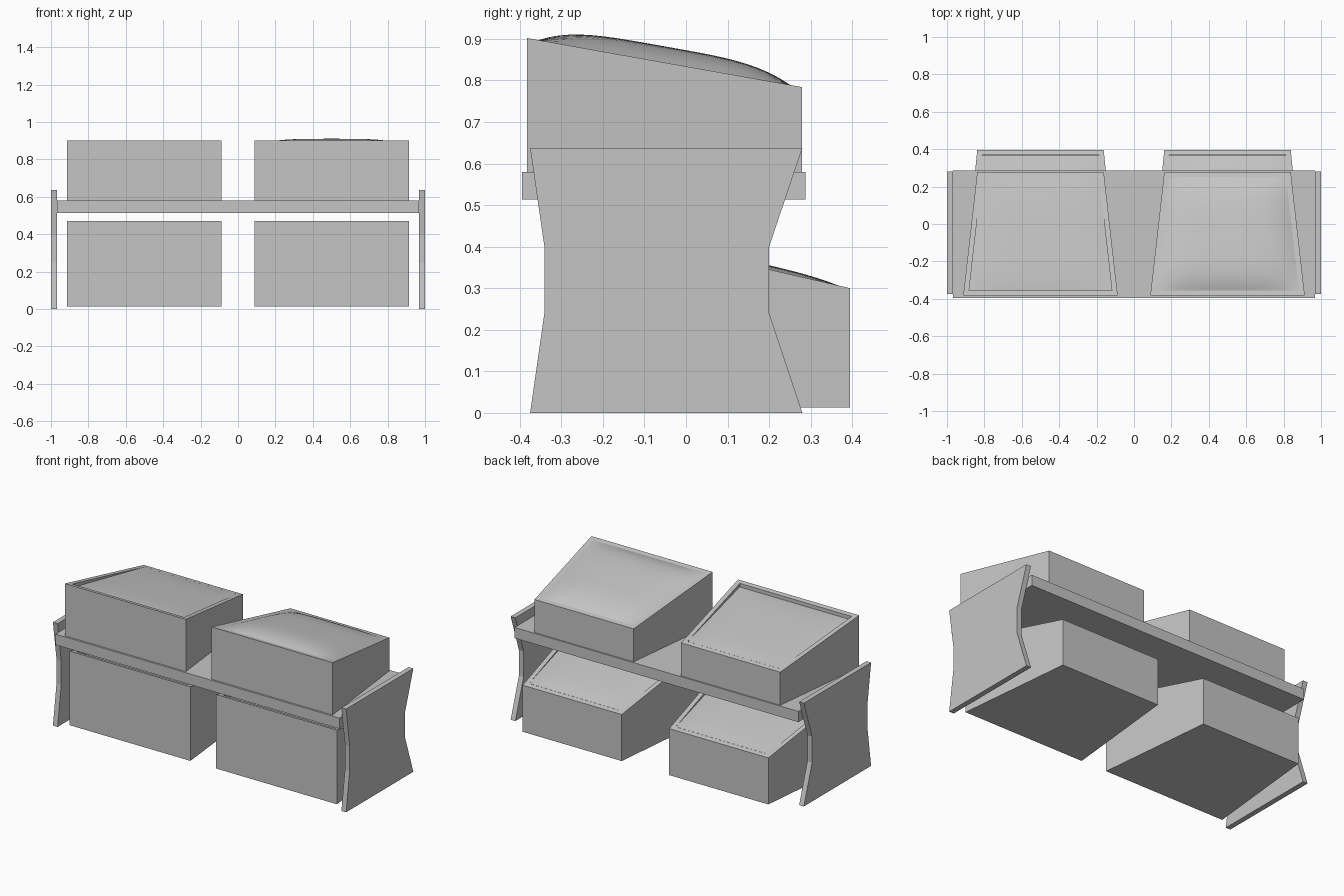
import bpy
import bmesh

cube = bpy.data.objects.get("Cube")
if cube:
    bpy.data.objects.remove(cube, do_unlink=True)

grey = bpy.data.materials.new("plain grey")
grey.use_nodes = True
colour = (0.56, 0.56, 0.56, 1)
grey.diffuse_color = colour
grey.node_tree.nodes["Principled BSDF"].inputs["Base Color"].default_value = colour

RIM = 0.028
FRONT_HALF, BACK_HALF = 0.413, 0.338


def finish(bm, name, smooth=False):
    mesh = bpy.data.meshes.new(name)
    for face in bm.faces:
        face.smooth = smooth
    bm.to_mesh(mesh)
    bm.free()
    mesh.materials.append(grey)
    obj = bpy.data.objects.new(name, mesh)
    bpy.context.collection.objects.link(obj)


def lerp(a, b, t):
    return a + (b - a) * t


# Shelf board between the side panels
def make_shelf():
    bm = bmesh.new()
    bmesh.ops.create_cube(bm, size=1)
    for v in bm.verts:
        v.co.x *= 1.936
        v.co.y = v.co.y * 0.682 - 0.054
        v.co.z = v.co.z * 0.066 + 0.547
    finish(bm, "shelf")


# Waisted side panel, extruded from its profile
def make_panel(side, name):
    profile = [(-0.375, 0), (0.28, 0), (0.2, 0.24), (0.2, 0.4),
               (0.28, 0.637), (-0.375, 0.637), (-0.34, 0.395), (-0.34, 0.245)]
    bm = bmesh.new()
    face = bm.faces.new([bm.verts.new((side, y, z)) for y, z in profile])
    new = bmesh.ops.extrude_face_region(bm, geom=[face], use_keep_orig=True)["geom"]
    for v in new:
        if isinstance(v, bmesh.types.BMVert):
            v.co.x -= side * 0.032
    bmesh.ops.recalc_face_normals(bm, faces=bm.faces)
    finish(bm, name)


# Tapered bin with a sloping top, recessed unless it is heaped full
def make_bin(name, cx, y0, y1, base, z0, z1, recessed):
    bm = bmesh.new()
    plan = [(-FRONT_HALF, y0, z0), (FRONT_HALF, y0, z0),
            (BACK_HALF, y1, z1), (-BACK_HALF, y1, z1)]
    low = [bm.verts.new((cx + x, y, base)) for x, y, z in plan]
    high = [bm.verts.new((cx + x, y, z)) for x, y, z in plan]
    bm.faces.new(low[::-1])
    top = bm.faces.new(high)
    for i in range(4):
        j = (i + 1) % 4
        bm.faces.new((low[i], low[j], high[j], high[i]))
    if recessed:
        bm.normal_update()
        bmesh.ops.inset_region(bm, faces=[top], thickness=RIM, use_even_offset=True)
        new = bmesh.ops.extrude_face_region(bm, geom=[top])["geom"]
        for v in new:
            if isinstance(v, bmesh.types.BMVert):
                v.co.z -= 0.08
        if top.is_valid:
            bmesh.ops.delete(bm, geom=[top], context="FACES_ONLY")
    finish(bm, name)


# Smooth domed contents, lower at the front than at the back of the rim
def make_fill(name, cx, y0, y1, z0, z1, front_edge, dome):
    n = 24
    bm = bmesh.new()
    rows = []
    for j in range(n + 1):
        y = lerp(y0 + RIM, y1 - RIM, j / n)
        t = (y - y0) / (y1 - y0)
        half = lerp(FRONT_HALF, BACK_HALF, t) - RIM
        v = 2 * j / n - 1
        row = []
        for i in range(n + 1):
            u = 2 * i / n - 1
            z = lerp(z0, z1, t) + lerp(front_edge, 0, j / n)
            z += dome * (1 - u ** 4) * (1 - v ** 4)
            row.append(bm.verts.new((cx + u * half, y, z)))
        rows.append(row)
    for a, b in zip(rows, rows[1:]):
        for i in range(n):
            bm.faces.new((a[i], a[i + 1], b[i + 1], b[i]))
    finish(bm, name, smooth=True)


make_shelf()
make_panel(1, "left_panel")
make_panel(-1, "right_panel")

# Two bins on the shelf and two beneath it
levels = {
    "upper": (-0.383, 0.279, 0.58, 0.902, 0.784),
    "lower": (-0.34, 0.395, 0.013, 0.47, 0.30),
}
fills = {
    ("upper", "left"): (0, 0.039),
    ("upper", "right"): (-0.022, 0.01),
    ("lower", "left"): (-0.02, 0.016),
    ("lower", "right"): (-0.03, 0.01),
}
for (level, side), (front_edge, dome) in fills.items():
    y0, y1, base, z0, z1 = levels[level]
    cx = 0.5 if side == "left" else -0.5
    make_bin(f"{level}_{side}_bin", cx, y0, y1, base, z0, z1, front_edge < 0)
    make_fill(f"{level}_{side}_contents", cx, y0, y1, z0, z1, front_edge, dome)
